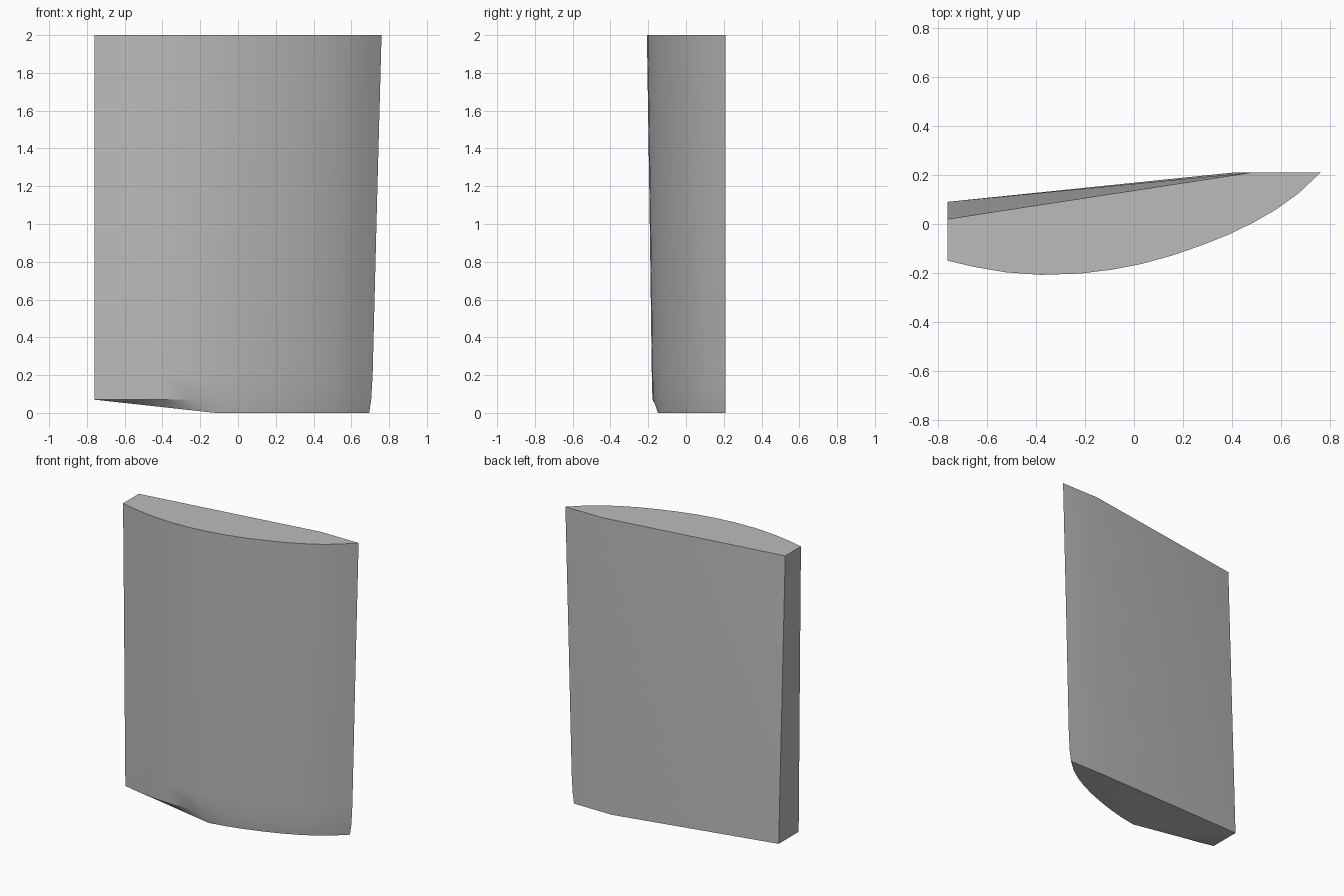
import bpy
import bmesh
import math

if "Cube" in bpy.data.objects:
    bpy.data.objects.remove(bpy.data.objects["Cube"], do_unlink=True)

X_END, Y_BACK = -0.76, 0.21      # blunt end and flat back strip
FOLD = 5                         # profile point where the underside starts to rise

# Bowed front outline, from the blunt end to the sharp tip
PROFILE = [(-0.76, -0.149), (-0.65, -0.175), (-0.52, -0.197), (-0.38, -0.207),
           (-0.22, -0.202), (-0.09, -0.186), (0.03, -0.163), (0.16, -0.127),
           (0.28, -0.085), (0.39, -0.041), (0.49, 0.008), (0.58, 0.06),
           (0.67, 0.125), (0.76, 0.21)]

# Height, chord scale, thickness scale
LEVELS = [(2.0, 1.0, 1.0), (1.1, 0.984, 0.967), (0.2, 0.969, 0.938),
          (0.07, 0.964, 0.93), (0.0, 0.957, 0.905)]


def section(z, sx, sy):
    return [(X_END + (x - X_END) * sx, Y_BACK + (y - Y_BACK) * sy, z)
            for x, y in PROFILE]


bm = bmesh.new()
rows = [[bm.verts.new(p) for p in section(*lv)] for lv in LEVELS]

# Lowest row: straight sloping edge from the raised corner to the fold
low, above = rows[-1], rows[-2]
bm.verts.remove(low[0])
low[0] = above[0]
for i in range(1, FOLD):
    low[i].co = low[0].co.lerp(low[FOLD].co, i / FOLD)

# Curved front skin
for a, b in zip(rows, rows[1:]):
    for i in range(len(PROFILE) - 1):
        quad = [a[i], b[i], b[i + 1], a[i + 1]]
        bm.faces.new(list(dict.fromkeys(quad)))

# Back corners
top_kink = bm.verts.new((0.48, Y_BACK, 2.0))
low_kink = bm.verts.new((0.41, Y_BACK, 0.0))
top_heel = bm.verts.new((X_END, 0.02, 2.0))
low_heel = bm.verts.new((X_END, 0.09, 0.07))

# Flat strip behind the tip, twisted back panel, blunt end
bm.faces.new([r[-1] for r in rows] + [low_kink, top_kink])
bm.faces.new([top_kink, low_kink, low_heel])
bm.faces.new([top_kink, low_heel, top_heel])
bm.faces.new([top_heel, low_heel] + [r[0] for r in reversed(rows[:-1])])

# Top cap, flat underside and rising underside
bm.faces.new(rows[0] + [top_kink, top_heel])
bm.faces.new(low[FOLD:] + [low_kink])
bm.faces.new([low_kink, low[FOLD], low_heel])
for i in range(FOLD):
    bm.faces.new([low[i], low[i + 1], low_heel])

bmesh.ops.recalc_face_normals(bm, faces=bm.faces)
mesh = bpy.data.meshes.new("fin_blade")
bm.to_mesh(mesh)
bm.free()

# Plain grey material
grey = bpy.data.materials.new("plain grey")
grey.use_nodes = True
colour = (0.5, 0.5, 0.5, 1.0)
grey.diffuse_color = colour
grey.node_tree.nodes["Principled BSDF"].inputs["Base Color"].default_value = colour
mesh.materials.append(grey)

blade = bpy.data.objects.new("fin_blade", mesh)
bpy.context.collection.objects.link(blade)
bpy.ops.object.select_all(action="DESELECT")
blade.select_set(True)
bpy.context.view_layer.objects.active = blade
bpy.ops.object.shade_smooth_by_angle(angle=math.radians(30))
